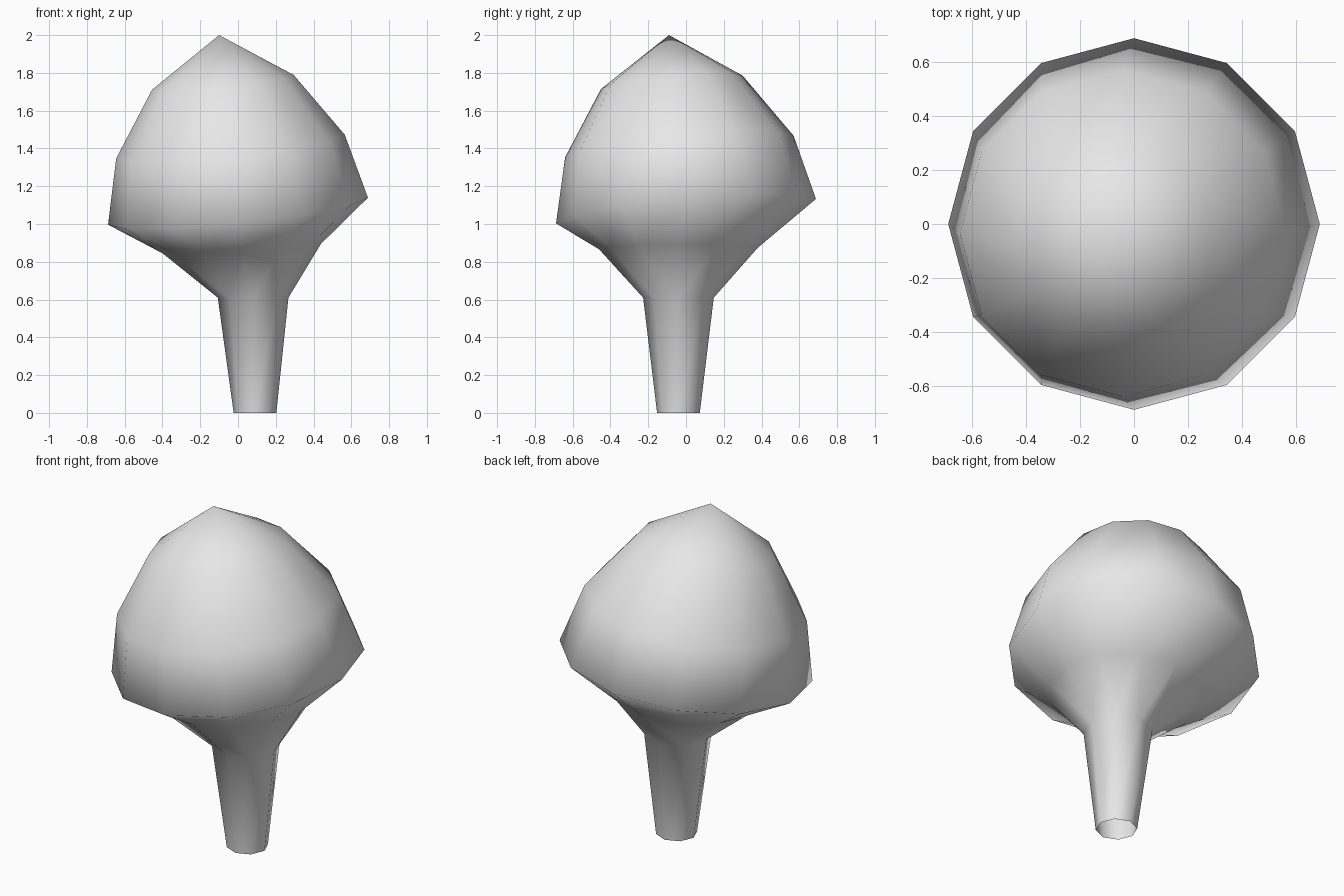
import bpy, bmesh
from math import cos, sin, tau

cube = bpy.data.objects.get("Cube")
if cube:
    bpy.data.objects.remove(cube, do_unlink=True)

# One plain grey for the whole tree
grey = bpy.data.materials.new("plain_grey")
grey.use_nodes = True
colour = (0.8, 0.8, 0.8, 1)
grey.diffuse_color = colour
grey.node_tree.nodes["Principled BSDF"].inputs["Base Color"].default_value = colour

bm = bmesh.new()


def ring(centre, radius, sides, slope=(0, 0)):
    """Closed loop of edges lying in a plane with the given x and y slopes."""
    verts = []
    for i in range(sides):
        dx = radius * cos(tau * i / sides)
        dy = radius * sin(tau * i / sides)
        dz = slope[0] * dx + slope[1] * dy
        verts.append(bm.verts.new((centre[0] + dx, centre[1] + dy, centre[2] + dz)))
    return [bm.edges.new((verts[i], verts[(i + 1) % sides])) for i in range(sides)]


# Upright trunk, open at the foot
TILT = (0.104, 0.094)
rings = [
    ring((0.09, -0.04, 0), 0.113, 8),
    ring((0.08, -0.04, 0.61), 0.187, 8),
    # Flared underside of the crown
    ring((0.02, -0.04, 0.87), 0.42, 12, (0.06, 0.01)),
    # Leaning crown
    ring((0, 0, 1.068), 0.688, 12, TILT),
    ring((-0.04, -0.035, 1.41), 0.605, 12, TILT),
    ring((-0.08, -0.075, 1.75), 0.375, 12, TILT),
]
for lower, upper in zip(rings, rings[1:]):
    bmesh.ops.bridge_loops(bm, edges=lower + upper)

# Crown tip
tip = bm.verts.new((-0.10, -0.09, 2))
for edge in rings[-1]:
    bm.faces.new((edge.verts[0], edge.verts[1], tip))

bmesh.ops.recalc_face_normals(bm, faces=bm.faces[:])
for face in bm.faces:
    face.smooth = True

mesh = bpy.data.meshes.new("tree")
bm.to_mesh(mesh)
bm.free()
mesh.materials.append(grey)
tree = bpy.data.objects.new("tree", mesh)
bpy.context.collection.objects.link(tree)
